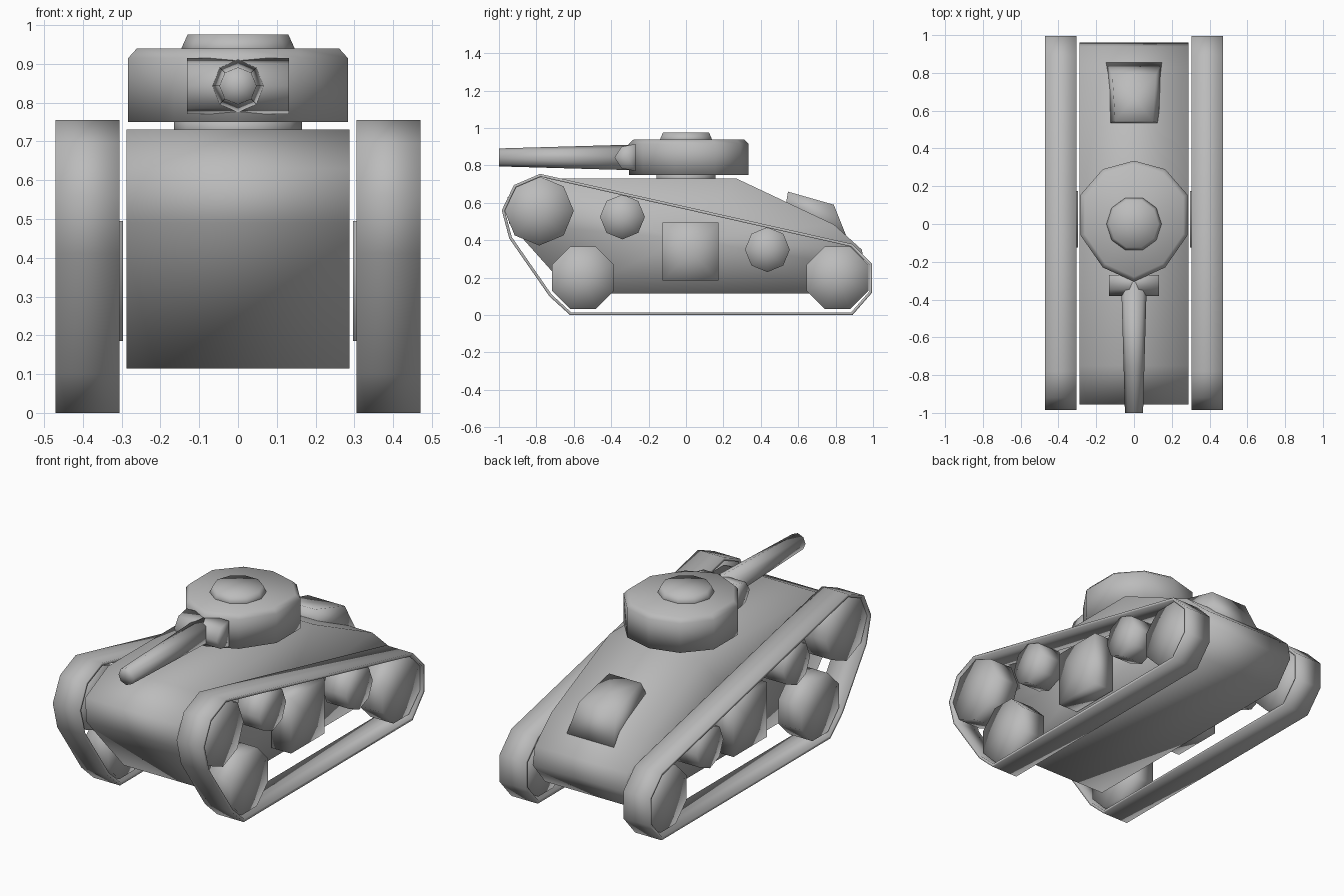
import bpy
import bmesh
from math import cos, sin, pi
from mathutils import Vector

cube = bpy.data.objects.get("Cube")
if cube:
    bpy.data.objects.remove(cube, do_unlink=True)

grey = bpy.data.materials.new("plain grey")
grey.use_nodes = True
grey.diffuse_color = (0.5, 0.5, 0.5, 1)
grey.node_tree.nodes["Principled BSDF"].inputs["Base Color"].default_value = (0.5, 0.5, 0.5, 1)


def loft(name, rings, closed=False):
    """Skin a stack of equal rings; open stacks get fan caps."""
    bm = bmesh.new()
    loops = [[bm.verts.new(p) for p in ring] for ring in rings]
    pairs = list(zip(loops, loops[1:]))
    if closed:
        pairs.append((loops[-1], loops[0]))
    for a, b in pairs:
        for i in range(len(a)):
            j = (i + 1) % len(a)
            bm.faces.new((a[i], a[j], b[j], b[i]))
    if not closed:
        caps = [bm.faces.new(loops[0]), bm.faces.new(loops[-1])]
        bmesh.ops.poke(bm, faces=caps)
    bmesh.ops.recalc_face_normals(bm, faces=bm.faces)
    for f in bm.faces:
        f.smooth = True
    mesh = bpy.data.meshes.new(name)
    bm.to_mesh(mesh)
    bm.free()
    mesh.materials.append(grey)
    obj = bpy.data.objects.new(name, mesh)
    bpy.context.collection.objects.link(obj)
    return obj


def circle(a, b, r, n, turn=0.0):
    return [(a + r * cos(turn + 2 * pi * i / n), b + r * sin(turn + 2 * pi * i / n)) for i in range(n)]


def at_x(profile, x):
    return [(x, y, z) for y, z in profile]


def prism(name, profile, x0, x1):
    return loft(name, [at_x(profile, x0), at_x(profile, x1)])


def inset(profile, d):
    """Offset a clockwise outline inward by d."""
    pts = [Vector(p) for p in profile]
    out = []
    for i, p in enumerate(pts):
        e0 = (p - pts[i - 1]).normalized()
        e1 = (pts[(i + 1) % len(pts)] - p).normalized()
        n0, n1 = Vector((e0.y, -e0.x)), Vector((e1.y, -e1.x))
        m = (n0 + n1).normalized()
        out.append(tuple(p + m * d / m.dot(n0)))
    return out


# Hull
hull = [(-0.75, 0.73), (0.27, 0.73), (0.79, 0.485), (0.94, 0.35), (0.96, 0.25),
        (0.85, 0.115), (-0.61, 0.115), (-0.945, 0.49), (-0.955, 0.63)]
prism("hull", hull, -0.288, 0.288)

# Rear engine cover
loft("engine_cover", [
    [(-0.14, 0.53, 0.57), (0.14, 0.53, 0.57), (0.155, 0.87, 0.39), (-0.155, 0.87, 0.39)],
    [(-0.10, 0.545, 0.66), (0.10, 0.545, 0.66), (0.115, 0.79, 0.59), (-0.115, 0.79, 0.59)]])

# Turret, ring and hatch
half = [(0.165, 0.29), (0.283, 0.155), (0.283, -0.06), (0.165, -0.23)]
outline = [(0, 0.335)] + half + [(0, -0.305)] + [(-x, y) for x, y in reversed(half)]


def turret_ring(z, s):
    return [(x * s, 0.015 + (y - 0.015) * s, z) for x, y in outline]


loft("turret", [turret_ring(0.75, 1), turret_ring(0.915, 1), turret_ring(0.94, 0.92)])
for name, levels in (("turret_ring", ((0.70, 0.165), (0.77, 0.165))),
                     ("hatch", ((0.92, 0.155), (0.975, 0.13)))):
    loft(name, [[(x, y, z) for x, y in circle(0, 0, r, 10)] for z, r in levels])

# Gun
mantlet = [(-0.27, 0.915), (-0.27, 0.77), (-0.345, 0.785), (-0.382, 0.843), (-0.345, 0.9)]
prism("gun_mantlet", mantlet, -0.132, 0.132)
loft("gun_barrel", [[(x, y, z) for x, z in circle(0, 0.843, r, 8)]
                    for y, r in ((-0.3, 0.068), (-1.0, 0.048))])

# Running gear on both sides
track = [(-0.78, 0.755), (0.89, 0.38), (0.995, 0.275), (0.995, 0.12), (0.89, 0.0),
         (-0.62, 0.0), (-0.73, 0.10), (-0.945, 0.41), (-0.985, 0.56), (-0.92, 0.695)]
inner = inset(track, 0.015)
wheels = {"front_idler": (-0.785, 0.557, 0.185, 0), "front_wheel": (-0.55, 0.2, 0.18, pi / 8),
          "rear_wheel": (0.81, 0.2, 0.18, pi / 8), "front_roller": (-0.34, 0.525, 0.12, 0),
          "rear_roller": (0.435, 0.35, 0.12, 0)}
for side, s in (("left", 1), ("right", -1)):
    a, b = 0.305 * s, 0.47 * s
    loft(side + "_track", [at_x(track, a), at_x(track, b), at_x(inner, b), at_x(inner, a)], closed=True)
    for name, (y, z, r, turn) in wheels.items():
        prism(side + "_" + name, circle(y, z, r, 8, turn), 0.31 * s, 0.455 * s)
    box = [(-0.125, 0.185), (0.175, 0.185), (0.175, 0.495), (-0.125, 0.495)]
    prism(side + "_side_box", box, 0.296 * s, 0.42 * s)
